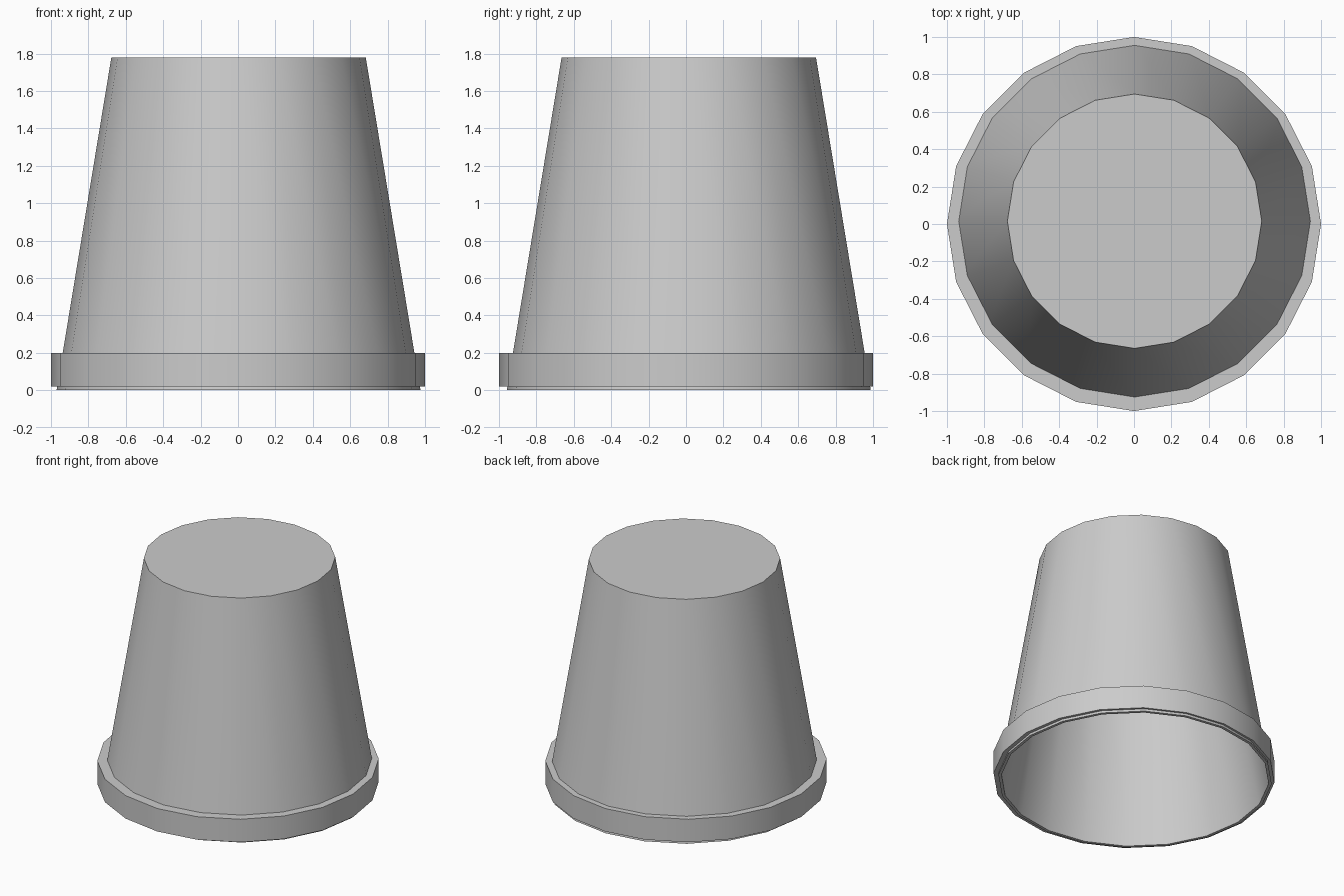
import bpy, bmesh, math

if "Cube" in bpy.data.objects:
    bpy.data.objects.remove(bpy.data.objects["Cube"])

SIDES = 20
OFFSET = (0.003, 0.015)  # the cup sits slightly off the rim's centre


def lathe(name, profile, loop=False, caps=False):
    """Spin (radius, z, centre) points into a 20-sided shell."""
    bm = bmesh.new()
    rings = []
    for r, z, (cx, cy) in profile:
        rings.append([bm.verts.new((cx + r * math.cos(2 * math.pi * i / SIDES),
                                    cy + r * math.sin(2 * math.pi * i / SIDES), z))
                      for i in range(SIDES)])
    pairs = list(zip(rings, rings[1:]))
    if loop:
        pairs.append((rings[-1], rings[0]))
    for a, b in pairs:
        for i in range(SIDES):
            j = (i + 1) % SIDES
            bm.faces.new((a[i], a[j], b[j], b[i]))
    if caps:
        bm.faces.new(rings[0])
        bm.faces.new(rings[-1])
    bmesh.ops.recalc_face_normals(bm, faces=bm.faces)
    mesh = bpy.data.meshes.new(name)
    bm.to_mesh(mesh)
    bm.free()
    obj = bpy.data.objects.new(name, mesh)
    bpy.context.collection.objects.link(obj)
    bpy.ops.object.select_all(action='DESELECT')
    obj.select_set(True)
    bpy.context.view_layer.objects.active = obj
    bpy.ops.object.shade_smooth_by_angle(angle=math.radians(30))
    return obj


# Upturned hollow cup: outer top, outer lip, inner lip, inner ceiling
lathe("cup_body", [(0.68, 1.78, OFFSET), (0.973, 0.0, OFFSET),
                   (0.951, 0.0, OFFSET), (0.661, 1.76, OFFSET)], caps=True)

# Raised rim band, its inner face buried in the cup wall
lathe("rim_band", [(1.0, 0.02, (0, 0)), (1.0, 0.2, (0, 0)),
                   (0.93, 0.2, OFFSET), (0.959, 0.02, OFFSET)], loop=True)
